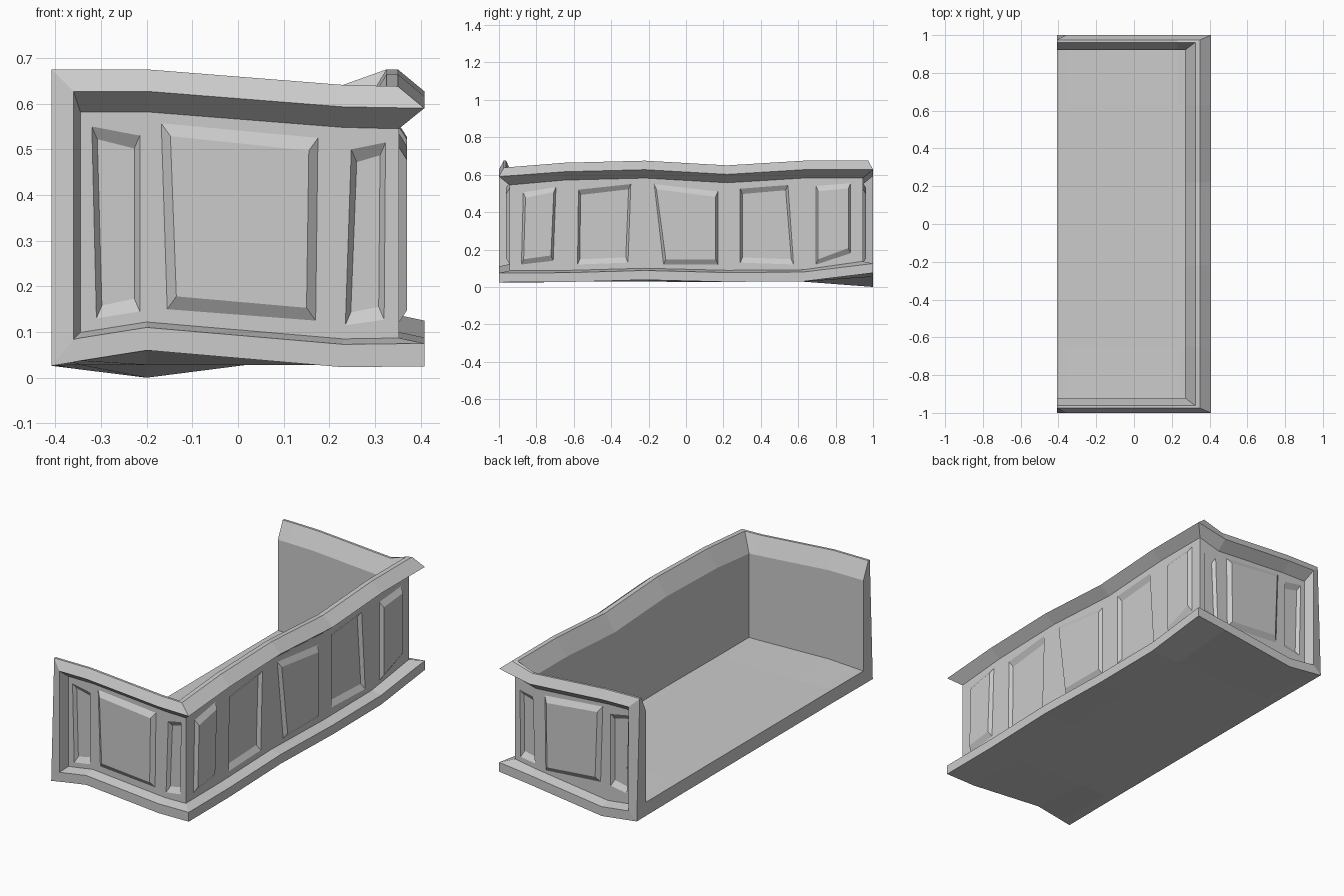
import bpy, bmesh

if "Cube" in bpy.data.objects:
    bpy.data.objects.remove(bpy.data.objects["Cube"])

# Cross-section insets (x for right wall, y for front and back walls), outer bottom to inner floor
PX = [.408, .408, .352, .352, .408, .35, .325, .27, .27]
PY = [1, 1, .945, .945, 1, .975, .962, .92, .92]


def section(b, t):
    return [b, b + .05, b + .062, t - .093, t - .048, t, t, t - .09, .1 + (b - .028) * .3]


# Stations of the wavy wall: (x, bottom z, top z) and (y, bottom z, top z)
FRONT = [(-.408, .026, .675), (-.36, .034, .675), (-.345, .037, .675),
         (-.2, .06, .675), (.23, .023, .641), (None, .025, .638)]
RIGHT = [(-.65, .026, .664), (-.22, .038, .675), (.22, .027, .65), (.63, .03, .675)]
BACK = [(-.408, .026, .675), (-.36, .02, .675), (-.345, .018, .675),
        (-.2, 0, .672), (.23, .055, .641), (None, .075, .675)]


def end_station(i, st, sy):
    x, b, t = st
    z = section(b, t)
    pts = [[PX[k] if x is None else x, sy * PY[k], z[k]] for k in range(9)]
    if i == 0:                       # end edge: moulding mitred to a thin plate
        pts[1] = pts[2] = pts[0]
        pts[3] = pts[4] = pts[5]
    elif i == 1:                     # crest of the upright end moulding
        pts[2], pts[3] = pts[1], pts[4]
    return pts


front = [end_station(i, s, -1) for i, s in enumerate(FRONT)]
back = [end_station(i, s, 1) for i, s in enumerate(BACK)]
right = []
for y, b, t in RIGHT:
    z = section(b, t)
    right.append([[PX[k], y, z[k]] for k in range(9)])
loop = front + right + back[::-1]

bm = bmesh.new()


def face(*pts):
    bm.faces.new([bm.verts.new(p) for p in pts])


# Moulded wall
for a, c in zip(loop, loop[1:]):
    for k in range(8):
        face(a[k], c[k], c[k + 1], a[k + 1])


# Floor and underside as grids tied to the wall stations
def grid(k, zmid):
    rows = [[p[k] for p in front]]
    for st in right:
        rows.append([[f[k][0], st[k][1], zmid] for f in front[:-1]] + [st[k]])
    rows.append([p[k] for p in back])
    for r, s in zip(rows, rows[1:]):
        for j in range(len(r) - 1):
            face(r[j], r[j + 1], s[j + 1], s[j])
    return [r[0] for r in rows]


low, high = grid(0, .028), grid(8, .1)
for i in range(len(low) - 1):
    face(low[i], low[i + 1], high[i + 1], high[i])
# End plates
for s in (front[0], back[0]):
    face(s[0], s[5], s[6], s[7], s[8])


def finish(name, b):
    bmesh.ops.remove_doubles(b, verts=b.verts[:], dist=1e-5)
    bmesh.ops.recalc_face_normals(b, faces=b.faces[:])
    me = bpy.data.meshes.new(name)
    b.to_mesh(me)
    b.free()
    ob = bpy.data.objects.new(name, me)
    bpy.context.collection.objects.link(ob)
    return ob


counter = finish("counter_body", bm)


# Bevelled panels: sign +1 raised, -1 recessed
def panel(name, side, quad, sign):
    b = bmesh.new()
    cu = sum(p[0] for p in quad) / 4
    cz = sum(p[1] for p in quad) / 4
    ins = .012 if sign < 0 or side == "right" else .02
    inner = [(u + (ins if u < cu else -ins), z + (.028 if z < cz else -.028)) for u, z in quad]
    rings = []
    for q, d in ((quad, -.006), (quad, 0), (inner, .018)):
        d *= sign
        ring = []
        for u, z in q:
            p = (.352 + d, u, z) if side == "right" else \
                (u, (-.945 - d) if side == "front" else .945 + d, z)
            ring.append(b.verts.new(p))
        rings.append(ring)
    for r, s in zip(rings, rings[1:]):
        for j in range(4):
            b.faces.new([r[j], r[(j + 1) % 4], s[(j + 1) % 4], s[j]])
    b.faces.new(rings[0])
    b.faces.new(rings[-1])
    ob = finish(name, b)
    if sign < 0:
        mod = counter.modifiers.new("recess", 'BOOLEAN')
        mod.operation, mod.solver, mod.object = 'DIFFERENCE', 'EXACT', ob
        bpy.context.view_layer.objects.active = counter
        bpy.ops.object.modifier_apply(modifier=mod.name)
        bpy.data.objects.remove(ob)


END = [([(-.32, .55), (-.215, .53), (-.215, .145), (-.31, .13)], -1),
       ([(-.168, .557), (.175, .525), (.17, .125), (-.155, .15)], 1),
       ([(.248, .50), (.323, .515), (.32, .127), (.235, .115)], -1)]
SIDE = [([(-.87, .505), (-.695, .535), (-.71, .14), (-.88, .12)], 1),
        ([(-.575, .52), (-.295, .55), (-.31, .13), (-.58, .12)], -1),
        ([(-.17, .55), (.17, .51), (.17, .12), (-.12, .12)], 1),
        ([(.29, .525), (.545, .545), (.575, .12), (.29, .13)], -1),
        ([(.695, .54), (.88, .555), (.88, .18), (.695, .12)], 1)]

for i, (q, s) in enumerate(END):
    panel(f"front_panel_{i}", "front", q, s)
    panel(f"back_panel_{i}", "back", [(u, z + (.03 if i == 2 and z < .3 else 0)) for u, z in q], s)
for i, (q, s) in enumerate(SIDE):
    panel(f"side_panel_{i}", "right", q, s)
